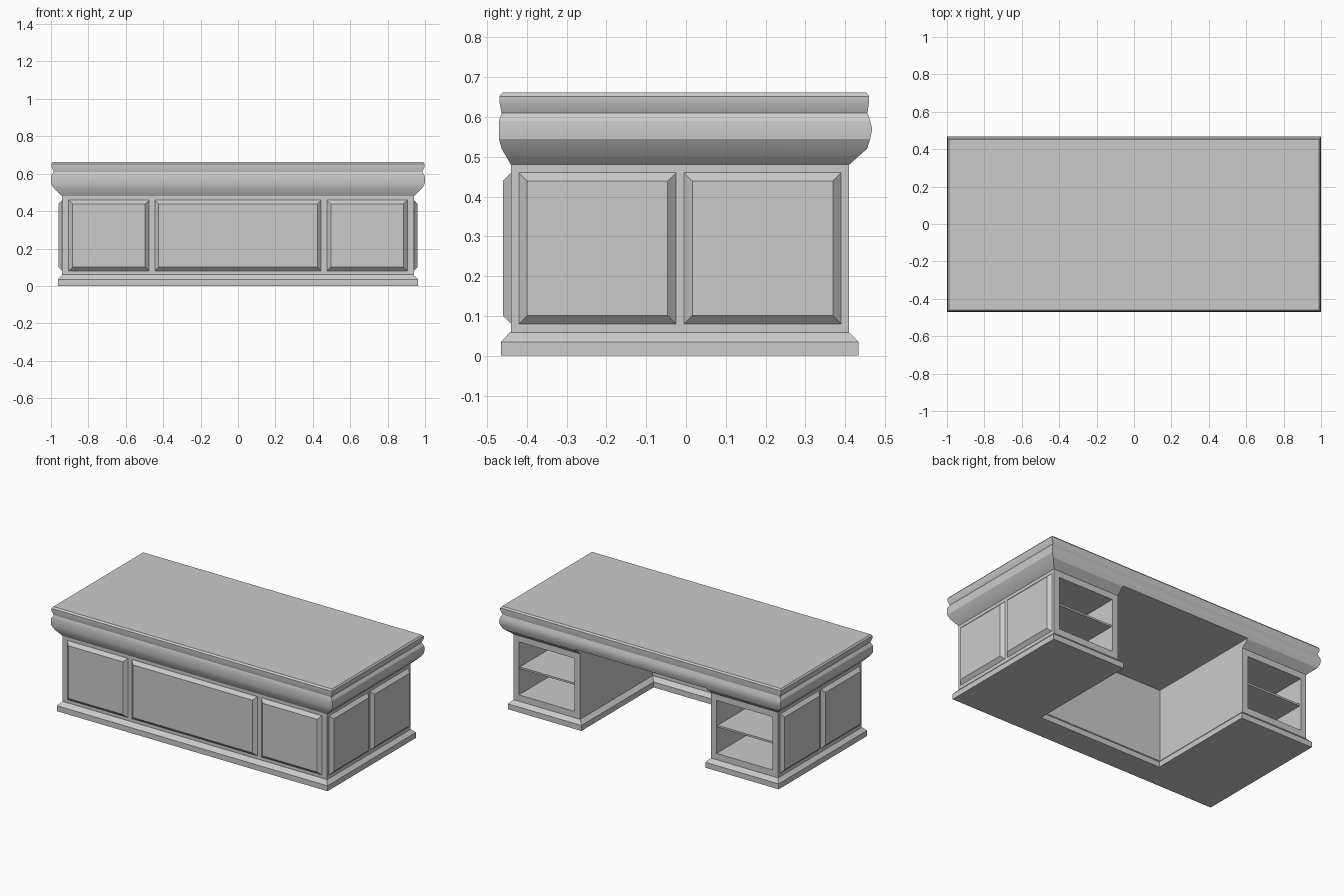
import bpy, bmesh

if "Cube" in bpy.data.objects:
    bpy.data.objects.remove(bpy.data.objects["Cube"])

def make(name, verts, faces):
    me = bpy.data.meshes.new(name)
    bm = bmesh.new()
    vs = [bm.verts.new(v) for v in verts]
    for f in faces:
        bm.faces.new([vs[i] for i in f])
    bmesh.ops.recalc_face_normals(bm, faces=bm.faces[:])
    bm.to_mesh(me)
    bm.free()
    ob = bpy.data.objects.new(name, me)
    bpy.context.collection.objects.link(ob)
    return ob

def loft(name, rings):
    """Skin equal-length closed rings and cap both ends."""
    n = len(rings[0])
    verts = [p for r in rings for p in r]
    faces = [list(range(n)), list(range(len(verts) - n, len(verts)))]
    for k in range(len(rings) - 1):
        for i in range(n):
            j = (i + 1) % n
            faces.append([k*n + i, k*n + j, (k+1)*n + j, (k+1)*n + i])
    return make(name, verts, faces)

def rect(x0, x1, y0, y1, z):
    return [(x0, y0, z), (x1, y0, z), (x1, y1, z), (x0, y1, z)]

def box(name, x0, x1, y0, y1, z0, z1):
    return loft(name, [rect(x0, x1, y0, y1, z0), rect(x0, x1, y0, y1, z1)])

def cut(ob, cutter):
    m = ob.modifiers.new("cut", 'BOOLEAN')
    m.operation, m.solver, m.object = 'DIFFERENCE', 'EXACT', cutter
    bpy.context.view_layer.objects.active = ob
    bpy.ops.object.modifier_apply(modifier=m.name)
    bpy.data.objects.remove(cutter)

# Carcass with moulded top: (z, half width, front y, back y)
profile = [(0.05, 0.94, -0.44, 0.41), (0.48, 0.94, -0.44, 0.41),
           (0.52, 0.983, -0.463, 0.455), (0.545, 0.998, -0.47, 0.463),
           (0.57, 1.0, -0.47, 0.468), (0.59, 0.998, -0.47, 0.463),
           (0.61, 0.985, -0.463, 0.456), (0.638, 0.998, -0.469, 0.46),
           (0.652, 0.998, -0.469, 0.46), (0.662, 0.99, -0.46, 0.452)]
body = loft("desk_body", [rect(-w, w, a, b, z) for z, w, a, b in profile])

# Kneehole and open shelf bays at the back
cut(body, box("kneehole_cutter", -0.465, 0.465, -0.325, 0.7, -0.1, 0.525))
for s in (-1, 1):
    x0, x1 = sorted((s * 0.505, s * 0.90))
    cut(body, box("bay_cutter", x0, x1, -0.31, 0.7, 0.10, 0.44))
    box("shelf", x0 - 0.005, x1 + 0.005, -0.315, 0.40, 0.264, 0.276)

# U-shaped plinth moulding
def plinth_ring(d, z):
    X, F, B, x, f = 0.962 - d, -0.465 + d, 0.433 - d, 0.44 + d, -0.3 - d
    return [(-X, F, z), (X, F, z), (X, B, z), (x, B, z),
            (x, f, z), (-x, f, z), (-x, B, z), (-X, B, z)]
loft("plinth", [plinth_ring(0, 0), plinth_ring(0, 0.035), plinth_ring(0.024, 0.06)])

# Raised bevelled panels; place() maps (along, out, z) to the face
def panel(name, a0, a1, place, z0=0.08, z1=0.46, e=0.021):
    def ring(i, out):
        return [place(a, out, z) for a, z in ((a0+i, z0+i), (a1-i, z0+i), (a1-i, z1-i), (a0+i, z1-i))]
    loft(name, [ring(0, -0.005), ring(0, 0), ring(e, 0.02)])

for a0, a1 in ((-0.905, -0.475), (-0.445, 0.445), (0.475, 0.905)):
    panel("front_panel", a0, a1, lambda a, o, z: (a, -0.44 - o, z))
for s in (-1, 1):
    for a0, a1 in ((-0.42, -0.025), (-0.005, 0.39)):
        panel("side_panel", a0, a1, lambda a, o, z: (s * (0.94 + o), a, z))

# Smooth the moulding curve, keep corners crisp
bpy.ops.object.select_all(action='DESELECT')
body.select_set(True)
bpy.context.view_layer.objects.active = body
bpy.ops.object.shade_smooth_by_angle(angle=0.45)
